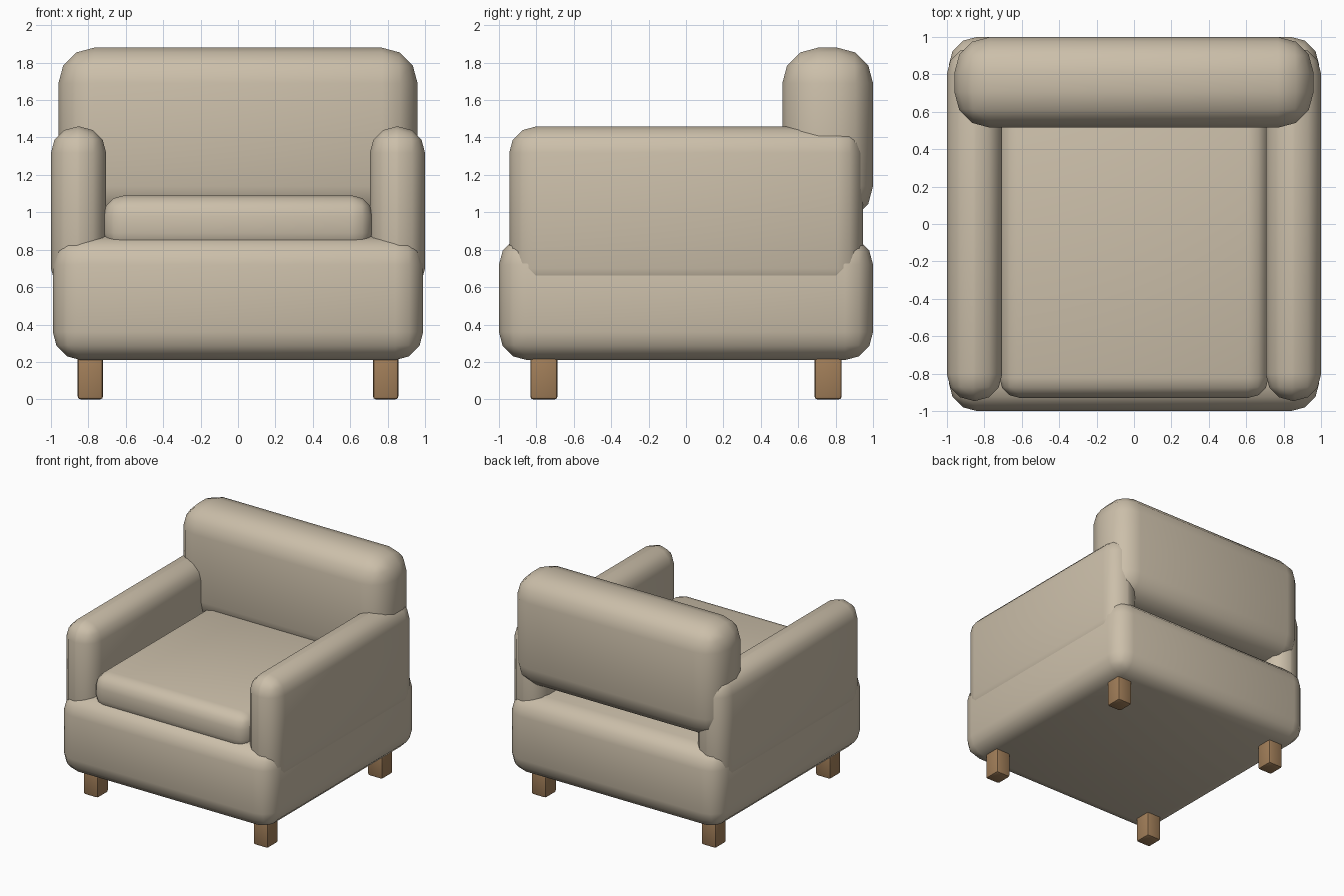
import bpy

if "Cube" in bpy.data.objects:
    bpy.data.objects.remove(bpy.data.objects["Cube"])


def material(name, color):
    m = bpy.data.materials.new(name)
    m.diffuse_color = color
    m.use_nodes = True
    m.node_tree.nodes["Principled BSDF"].inputs["Base Color"].default_value = m.diffuse_color
    return m


fabric = material("beige_fabric", (0.60, 0.52, 0.40, 1))
wood = material("wood", (0.36, 0.21, 0.10, 1))


def soft_box(name, lo, hi, radius, segments, mat):
    """Rounded box between two corners."""
    bpy.ops.mesh.primitive_cube_add(
        size=1, location=[(a + b) / 2 for a, b in zip(lo, hi)])
    ob = bpy.context.object
    ob.name = name
    ob.scale = [b - a for a, b in zip(lo, hi)]
    bpy.ops.object.transform_apply(location=False, rotation=False, scale=True)
    bev = ob.modifiers.new("rounding", 'BEVEL')
    bev.width = radius
    bev.segments = segments
    bev.limit_method = 'NONE'
    bpy.ops.object.modifier_apply(modifier=bev.name)
    bpy.ops.object.shade_smooth_by_angle(angle=0.7)
    ob.data.materials.append(mat)
    return ob


# Upholstered body
soft_box("base", (-0.99, -1.0, 0.21), (0.99, 1.0, 0.87), 0.15, 3, fabric)
soft_box("seat_cushion", (-0.72, -0.93, 0.78), (0.72, 0.70, 1.09), 0.11, 3, fabric)
soft_box("backrest", (-0.96, 0.515, 0.95), (0.96, 1.0, 1.88), 0.19, 3, fabric)

# Arms and legs on both sides
for side, s in (("left", -1), ("right", 1)):
    x0, x1 = sorted((0.705 * s, 1.0 * s))
    soft_box(side + "_arm", (x0, -0.945, 0.56), (x1, 0.945, 1.458), 0.14, 3, fabric)
    x0, x1 = sorted((0.722 * s, 0.857 * s))
    for end, e in (("front", -1), ("back", 1)):
        y0, y1 = sorted((0.687 * e, 0.832 * e))
        soft_box(f"{end}_{side}_leg", (x0, y0, 0.0), (x1, y1, 0.25), 0.015, 2, wood)
